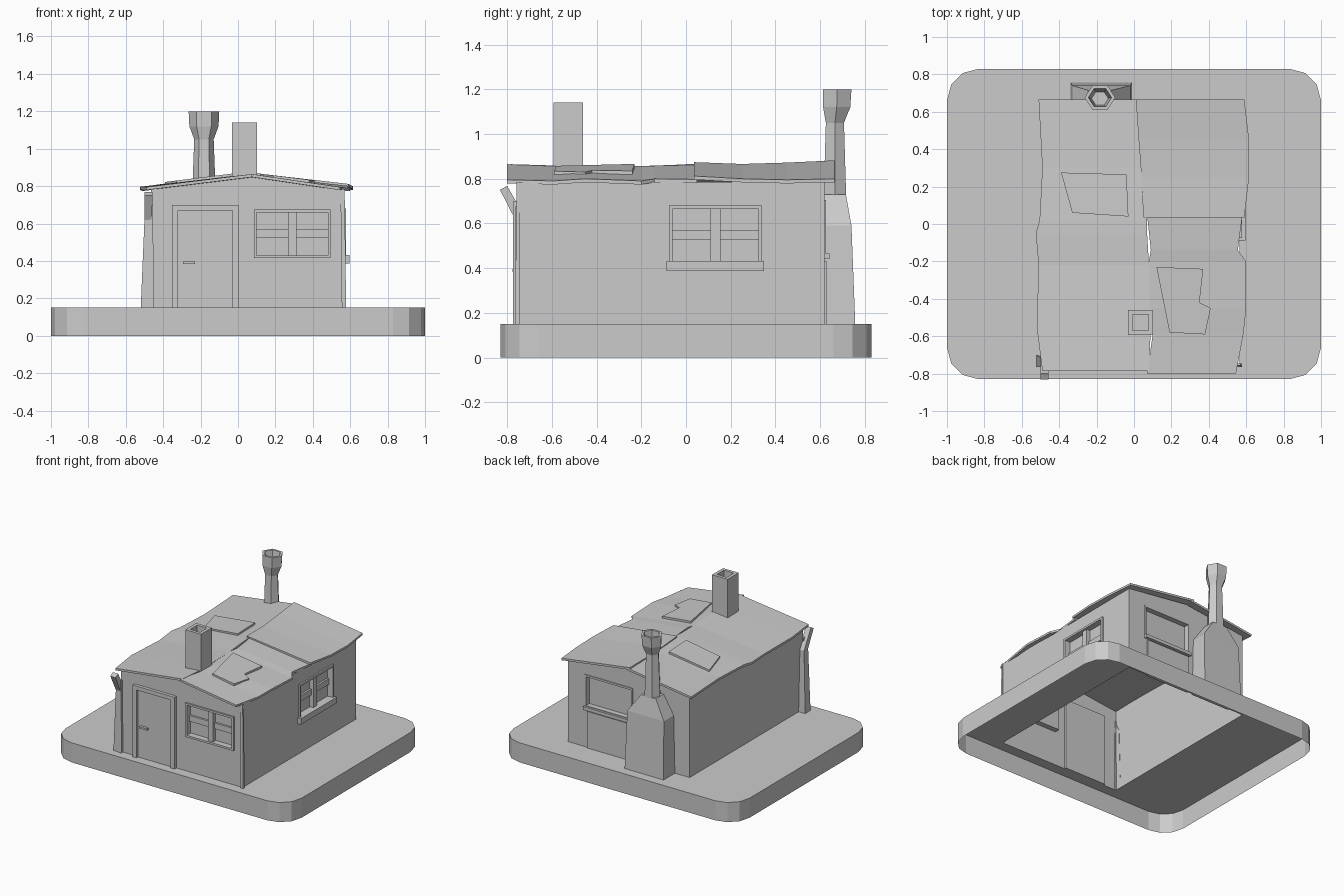
import bpy, bmesh
from math import cos, sin, pi
from mathutils import Vector

if "Cube" in bpy.data.objects:
    bpy.data.objects.remove(bpy.data.objects["Cube"])

XL, XR, YF, YB, Z0, ZE = -0.465, 0.565, -0.75, 0.62, 0.15, 0.785
RIDGE, ZR = 0.05, 0.85


def finish(name, bm, normals=True):
    if normals:
        bmesh.ops.recalc_face_normals(bm, faces=bm.faces)
    me = bpy.data.meshes.new(name)
    bm.to_mesh(me)
    bm.free()
    ob = bpy.data.objects.new(name, me)
    bpy.context.collection.objects.link(ob)
    return ob


def sheet(name, loops, place, facing):
    """Flat sheet from an outer outline and hole outlines."""
    bm = bmesh.new()
    for loop in loops:
        vs = [bm.verts.new(place(*p)) for p in loop]
        for a, b in zip(vs, vs[1:] + vs[:1]):
            bm.edges.new((a, b))
    bmesh.ops.triangle_fill(bm, edges=bm.edges[:], use_beauty=True)
    bmesh.ops.dissolve_limit(bm, angle_limit=0.01, verts=bm.verts[:], edges=bm.edges[:])
    for f in bm.faces:
        f.normal_update()
        if f.normal.dot(Vector(facing)) < 0:
            f.normal_flip()
    return finish(name, bm, False)


def loft(name, rings, caps=(True, True)):
    bm = bmesh.new()
    rows = [[bm.verts.new(p) for p in r] for r in rings]
    n = len(rows[0])
    for a, b in zip(rows, rows[1:]):
        for i in range(n):
            bm.faces.new((a[i], a[(i + 1) % n], b[(i + 1) % n], b[i]))
    if caps[0]:
        bm.faces.new(rows[0])
    if caps[1]:
        bm.faces.new(rows[-1])
    return finish(name, bm)


def rect(x0, x1, y0, y1, z=None):
    pts = [(x0, y0), (x1, y0), (x1, y1), (x0, y1)]
    return pts if z is None else [(x, y, z) for x, y in pts]


def box(name, place, u0, u1, n0, n1, z0, z1):
    """Box in wall coordinates: u along the wall, n outward, z up."""
    return loft(name, [[place(u, n, z) for u, n in rect(u0, u1, n0, n1)] for z in (z0, z1)])


front = lambda u, n, z: (u, YF - n, z)
right = lambda u, n, z: (XR + n, u, z)
back = lambda u, n, z: (u, YB + n, z)
left = lambda u, n, z: (XL - n, u, z)

# hollow base: rounded skirt and a top with the house footprint cut out
R, outline = 0.17, []
for k, (sx, sy) in enumerate([(1, 1), (-1, 1), (-1, -1), (1, -1)]):
    for i in range(4):
        a = (k + i / 3) * pi / 2
        outline.append((sx * (1 - R) + R * cos(a), sy * (0.83 - R) + R * sin(a)))
loft("base_skirt", [[(x, y, z) for x, y in outline] for z in (0, Z0)], (False, False))
sheet("base_top", [outline, rect(XL, XR, YF, YB)], lambda x, y: (x, y, Z0), (0, 0, 1))

# walls with openings
FW, RW, BW = (0.10, 0.48, 0.43, 0.66), (-0.06, 0.325, 0.43, 0.665), (0.03, 0.41, 0.47, 0.69)
gable = [(XL, Z0), (XR, Z0), (XR, ZE), (RIDGE, ZR), (XL, ZE)]
sheet("front_wall", [gable, rect(*FW)], lambda u, z: front(u, 0, z), (0, -1, 0))
sheet("back_wall", [gable, rect(*BW)], lambda u, z: back(u, 0, z), (0, 1, 0))
sheet("right_wall", [rect(YF, YB, Z0, ZE), rect(*RW)], lambda u, z: right(u, 0, z), (1, 0, 0))
sheet("left_wall", [rect(YF, YB, Z0, ZE)], lambda u, z: left(u, 0, z), (-1, 0, 0))


def frame(name, place, u0, u1, z0, z1, t=0.015, n0=-0.04, n1=0.012):
    box(name + "_jamb_a", place, u0 - t, u0, n0, n1, z0, z1)
    box(name + "_jamb_b", place, u1, u1 + t, n0, n1, z0, z1)
    box(name + "_head", place, u0 - t, u1 + t, n0, n1, z1, z1 + t)
    box(name + "_bottom", place, u0 - t, u1 + t, n0, n1, z0 - t, z0)


# windows
for name, place, w in (("front_window", front, FW), ("right_window", right, RW)):
    u0, u1, z0, z1 = w
    mid = (u0 + u1) / 2
    frame(name, place, *w)
    box(name + "_pane", place, u0, u1, -0.04, -0.035, z0, z1)
    box(name + "_mullion", place, mid - 0.022, mid + 0.022, -0.035, -0.004, z0, z1)
    box(name + "_bar", place, u0, u1, -0.035, -0.02, 0.525, 0.57)
box("right_window_sill", right, -0.088, 0.348, -0.02, 0.03, 0.387, 0.432)
frame("back_window", back, *BW, n1=0.006)
box("back_window_pane", back, BW[0], BW[1], -0.04, -0.035, BW[2], BW[3])
box("back_window_sill", back, 0.015, 0.425, -0.02, 0.022, 0.44, 0.465)
box("back_lower_panel", back, 0.03, 0.40, -0.01, 0.01, Z0, 0.43)

# door
box("door_panel", front, -0.32, -0.03, -0.015, 0.006, Z0, 0.67)
box("door_post_left", front, -0.352, -0.32, -0.015, 0.024, Z0, 0.70)
box("door_post_right", front, -0.03, 0.003, -0.015, 0.024, Z0, 0.70)
box("door_head", front, -0.32, -0.03, -0.015, 0.024, 0.67, 0.70)
box("door_handle", front, -0.295, -0.23, 0.006, 0.025, 0.383, 0.397)


def roof(name, rows, thick=0.016):
    """Sagging roof sheet; rows are y, ridge x, ridge z, eave x, eave z."""
    rings = []
    for y, xr, zr, xe, ze in rows:
        rings.append([(xr, y, zr), (xe, y, ze), (xe, y, ze - thick), (xr, y, zr - thick)])
    return loft(name, rings)


# roof sheets
roof("roof_left", [(-0.785, 0.08, 0.865, -0.49, 0.795), (-0.55, 0.09, 0.858, -0.52, 0.797),
                   (-0.22, 0.08, 0.856, -0.51, 0.79), (-0.05, 0.07, 0.862, -0.525, 0.795),
                   (0.02, 0.07, 0.866, -0.505, 0.797), (0.30, 0.05, 0.86, -0.49, 0.797),
                   (0.665, 0.03, 0.872, -0.51, 0.797)])
roof("roof_front_right", [(-0.80, 0.07, 0.865, 0.545, 0.795), (-0.59, 0.10, 0.856, 0.585, 0.79),
                          (-0.45, 0.08, 0.856, 0.60, 0.80), (-0.20, 0.08, 0.856, 0.60, 0.79),
                          (-0.14, 0.09, 0.858, 0.555, 0.80), (0.05, 0.07, 0.862, 0.58, 0.797)])
roof("roof_back_right", [(0.035, 0.05, 0.874, 0.59, 0.812), (0.25, 0.04, 0.866, 0.615, 0.80),
                         (0.45, 0.025, 0.872, 0.615, 0.795), (0.665, 0.01, 0.882, 0.59, 0.80)])


# roof patches that follow the slope
def patch(name, pts, lift):
    top = [(x, y, 0.867 - 0.125 * abs(x - 0.05) + lift) for x, y in pts]
    loft(name, [[(x, y, z - 0.025) for x, y, z in top], top])


patch("roof_patch_right", [(0.12, -0.23), (0.37, -0.24), (0.35, -0.42), (0.41, -0.45),
                           (0.38, -0.59), (0.19, -0.58)], 0.008)
patch("roof_patch_left", [(-0.39, 0.275), (-0.04, 0.265), (-0.03, 0.04), (-0.33, 0.06)], 0.01)

# square roof chimney, open at the top
cx, cy = 0.035, -0.527
loft("roof_chimney", [rect(cx - s, cx + s, cy - s, cy + s, z) for s, z in
                      ((0.066, 0.82), (0.066, 1.14), (0.042, 1.14), (0.042, 0.95))])

# back chimney: stepped stack, hexagonal flue and flared pot
loft("chimney_stack", [rect(-0.34, -0.01, 0.61, 0.757, Z0), rect(-0.33, -0.02, 0.61, 0.74, 0.59),
                       rect(-0.245, -0.12, 0.61, 0.715, 0.73)])
loft("chimney_flue", [[(-0.182 + r * cos(i * pi / 3), 0.666 + dy + 0.9 * r * sin(i * pi / 3), z)
                       for i in range(6)] for r, dy, z in
                      ((0.066, 0, 0.68), (0.052, 0, 1.05), (0.078, 0.008, 1.12),
                       (0.082, 0.01, 1.20), (0.062, 0.01, 1.20), (0.045, 0.005, 1.08))])

# bent boards at the corners
loft("leaning_post", [rect(-0.52, -0.465, -0.765, -0.70, Z0), rect(-0.50, -0.462, -0.765, -0.715, 0.62),
                      [(-0.50, -0.832, 0.75), (-0.456, -0.832, 0.75),
                       (-0.456, -0.80, 0.768), (-0.50, -0.80, 0.768)]])
loft("front_corner_board", [rect(-0.475, -0.45, -0.77, -0.745, Z0), rect(-0.475, -0.455, -0.765, -0.745, 0.70)])
loft("right_corner_board", [rect(0.555, 0.578, -0.765, -0.745, Z0), rect(0.548, 0.57, -0.757, -0.745, 0.785)])
